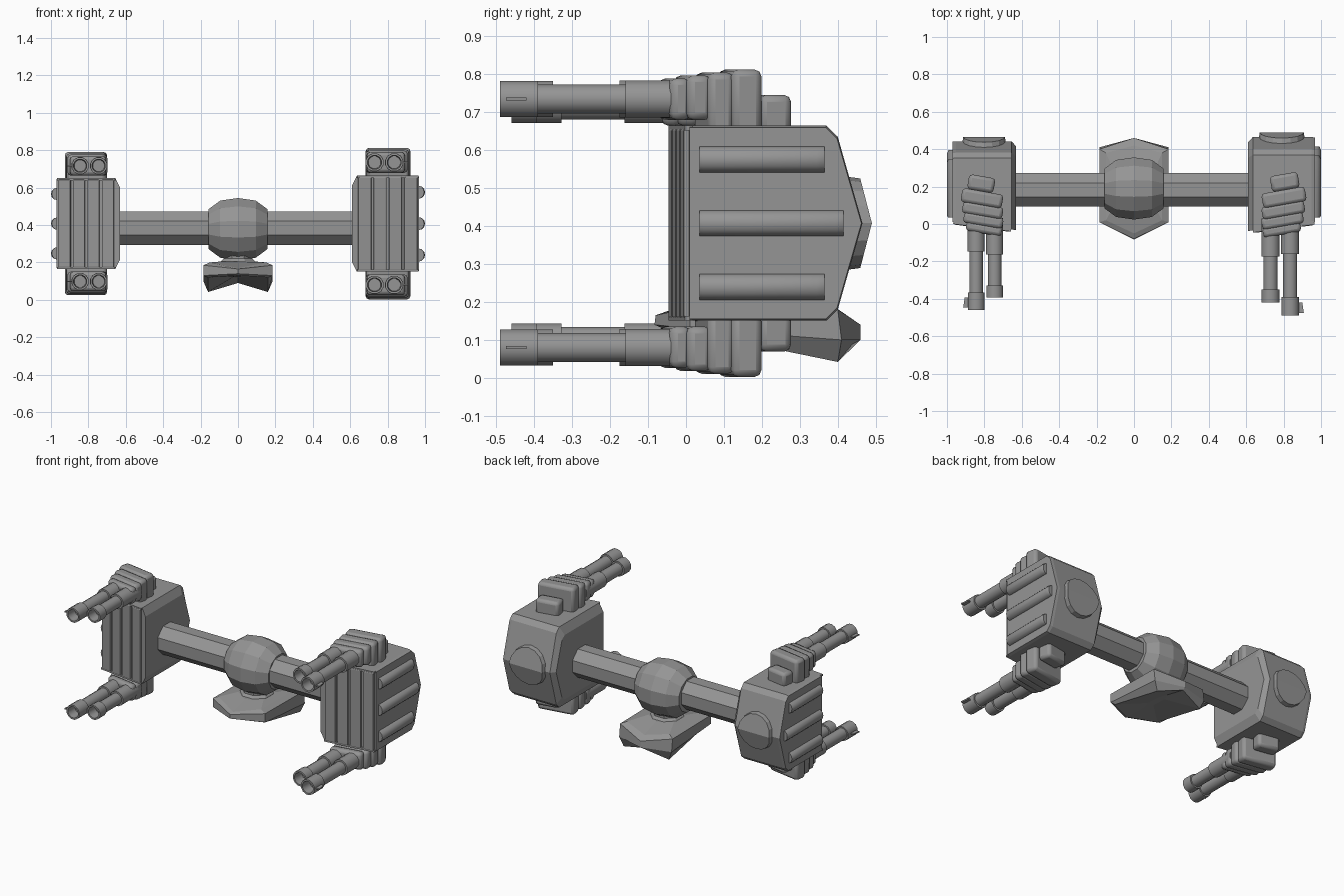
import bpy, bmesh, math
from mathutils import Matrix, Vector

cube = bpy.data.objects.get("Cube")
if cube:
    bpy.data.objects.remove(cube, do_unlink=True)

grey = bpy.data.materials.new("gunmetal_grey")
grey.use_nodes = True
grey.diffuse_color = (0.3, 0.3, 0.3, 1)
grey.node_tree.nodes["Principled BSDF"].inputs["Base Color"].default_value = (0.3, 0.3, 0.3, 1)

ZC = 0.4075          # mid height of the pods
SMALL = 0.945        # size of the right pod relative to the left


def finish(name, bm, smooth=None, bevel=0, pod=False):
    """Turn a bmesh into an object; pod parts also get a smaller right-hand twin."""
    bmesh.ops.recalc_face_normals(bm, faces=bm.faces)
    sides = ["left", "right"] if pod else [""]
    for side in sides:
        b = bm.copy()
        if side == "right":
            for v in b.verts:
                x, y, z = v.co
                v.co = (SMALL * (1 - x) - 1, SMALL * y + 0.003, ZC + SMALL * (z - ZC))
            bmesh.ops.reverse_faces(b, faces=b.faces)
        full = f"{side}_{name}" if side else name
        me = bpy.data.meshes.new(full)
        b.to_mesh(me)
        b.free()
        me.materials.append(grey)
        ob = bpy.data.objects.new(full, me)
        bpy.context.collection.objects.link(ob)
        if bevel:
            mod = ob.modifiers.new("bevel", "BEVEL")
            mod.width, mod.segments = bevel, 2
        if smooth:
            bpy.ops.object.select_all(action="DESELECT")
            ob.select_set(True)
            bpy.context.view_layer.objects.active = ob
            bpy.ops.object.shade_smooth_by_angle(angle=math.radians(smooth))
    bm.free()


def loft(bm, rings, cap=True):
    """Skin a list of equal-length point rings."""
    vs = [[bm.verts.new(p) for p in r] for r in rings]
    n = len(rings[0])
    for a, b in zip(vs, vs[1:]):
        for i in range(n):
            j = (i + 1) % n
            bm.faces.new((a[i], a[j], b[j], b[i]))
    if cap:
        bm.faces.new(vs[0])
        bm.faces.new(vs[-1])


def lathe(axis, profile, centre, sides):
    """Revolve (position, radius) pairs about the x, y or z axis."""
    bm = bmesh.new()
    rings = []
    for t, r in profile:
        ring = []
        for i in range(sides):
            a = 2 * math.pi * (i + 0.5) / sides
            p = [r * math.cos(a), r * math.sin(a)]
            p.insert("xyz".index(axis), t)
            ring.append(Vector(p) + Vector(centre))
        rings.append(ring)
    loft(bm, rings)
    return bm


def box(size, centre, turn=0):
    bm = bmesh.new()
    m = Matrix.Translation(centre) @ Matrix.Rotation(turn, 4, "Z") @ Matrix.Diagonal((*size, 1))
    bmesh.ops.create_cube(bm, size=1, matrix=m)
    return bm


# Crossbar, hub, neck
finish("crossbar", lathe("x", [(-0.66, 0.098), (0.66, 0.098)], (0, 0.183, 0.383), 8))
finish("hub", lathe("x", [(-0.158, 0.11), (-0.095, 0.158), (0, 0.172), (0.095, 0.158), (0.158, 0.11)],
                    (0, 0.19, 0.378), 12))
finish("neck", lathe("z", [(0.17, 0.1), (0.205, 0.1), (0.22, 0.085), (0.27, 0.085)], (0, 0.19, 0), 8))

# Foot: a hexagonal saddle with drooping rear corners
foot = bmesh.new()


def hexagon(w, front, rear, y0, y1, zf, z0, z1, zr):
    return [(0, front, zf), (w, y0, z0), (w, y1, z1), (0, rear, zr), (-w, y1, z1), (-w, y0, z0)]


loft(foot, [hexagon(0.09, 0.07, 0.3, 0.13, 0.25, 0.205, 0.205, 0.205, 0.205),
            hexagon(0.15, -0.05, 0.42, 0.02, 0.38, 0.17, 0.2, 0.195, 0.165),
            hexagon(0.185, -0.08, 0.46, 0.01, 0.4, 0.165, 0.185, 0.18, 0.14),
            hexagon(0.185, -0.083, 0.46, 0.01, 0.41, 0.14, 0.13, 0.1, 0.1),
            hexagon(0.16, -0.06, 0.44, 0.02, 0.4, 0.13, 0.12, 0.042, 0.09),
            hexagon(0.02, 0.1, 0.3, 0.15, 0.25, 0.125, 0.125, 0.12, 0.12)])
finish("foot", foot)


# Pod body: side profile lofted outward, with a slanted front
def front_y(x):
    return -0.05 + (x - 0.62) * 0.13


def section(x, s):
    prof = [(0, 0.257), (0.37, 0.257), (0.4, 0.228), (0.465, 0)]
    prof += [(y, -z) for y, z in prof[2::-1]]
    ring = []
    for i, (y, z) in enumerate(prof):
        y = front_y(x) + 0.014 if y == 0 else 0.2 + (y - 0.2) * (1 - (1 - s) * 0.5)
        ring.append((x, y, ZC + z * s))
    return ring


body = bmesh.new()
loft(body, [section(0.61, 0.8), section(0.636, 1), section(0.95, 1), section(0.968, 0.98)])
finish("pod_body", body, pod=True)

# Vertical slats on the slanted front
for i in range(4):
    x = 0.677 + i * 0.082
    slat = box((0.07, 0.025, 0.5), (x, front_y(x) + 0.012, ZC), math.atan(0.13))
    finish(f"front_slat_{i + 1}", slat, bevel=0.006, pod=True)
for s in (-1, 1):
    rim = box((0.33, 0.02, 0.012), (0.8, front_y(0.8) + 0.012, ZC + s * 0.251), math.atan(0.13))
    finish("front_rim_" + ("upper" if s > 0 else "lower"), rim, pod=True)

# Rounded ribs on the outer side
for i, rear in enumerate((0.365, 0.415, 0.365)):
    rib = bmesh.new()
    rings = []
    for y, k in ((0.035, 0.85), (0.045, 1), (rear - 0.02, 1), (rear, 0.75)):
        ring = [(0.95, y, ZC + (i - 1) * 0.168 - 0.035)]
        for j in range(7):
            a = math.pi * (j / 6 - 0.5)
            ring.append((0.965 + 0.035 * k * math.cos(a), y, ZC + (i - 1) * 0.168 + 0.035 * math.sin(a)))
        ring.append((0.95, y, ZC + (i - 1) * 0.168 + 0.035))
        rings.append(ring)
    loft(rib, rings)
    finish(f"side_rib_{i + 1}", rib, smooth=35, pod=True)

# Round rear cover folded over the rear ridge
cover = bmesh.new()
bmesh.ops.create_cone(cover, cap_ends=True, segments=16, radius1=0.125, radius2=0.118, depth=0.05,
                      matrix=Matrix.Translation((0.79, 0.465, ZC)) @ Matrix.Rotation(-math.pi / 2, 4, "X"))
bmesh.ops.bisect_plane(cover, geom=cover.verts[:] + cover.edges[:] + cover.faces[:],
                       plane_co=(0, 0, ZC), plane_no=(0, 0, 1))
for v in cover.verts:
    v.co.y -= abs(v.co.z - ZC) * 0.26
finish("rear_cover", cover, pod=True)

# Twin guns above and below each pod
TILT = math.radians(10)
for s, level in ((1, "upper"), (-1, "lower")):
    gz = ZC + s * 0.3275

    # stepped mounting bands: width, depth, middle y, height over the pod middle
    bands = [(0.15, 0.085, 0.225, 0.338), (0.235, 0.08, 0.142, 0.405), (0.23, 0.07, 0.075, 0.397),
             (0.225, 0.065, 0.018, 0.39), (0.205, 0.055, -0.03, 0.382)]
    for i, (w, d, y, top) in enumerate(bands):
        low = 0.24 if i < 3 else 0.272
        band = box((w, d, top - low), (0.806 - i * 0.004, y, ZC + s * (top + low) / 2), TILT)
        finish(f"{level}_mount_band_{i + 1}", band, bevel=0.018, smooth=35, pod=True)

    # stepped hollow barrels
    for x, tip, muz, sleeve, kind in ((0.835, -0.49, -0.39, -0.16, "long"), (0.73, -0.42, -0.35, -0.175, "short")):
        prof = [(tip + 0.07, 0.034), (tip, 0.038), (tip, 0.049), (muz, 0.049), (muz, 0.039),
                (sleeve, 0.039), (sleeve, 0.05), (0.03, 0.05)]
        finish(f"{level}_{kind}_barrel", lathe("y", prof, (x, 0, gz), 12), smooth=35, pod=True)

    # small fin on the outer muzzle
    fin = bmesh.new()
    outline = [(0.87, -0.42), (0.9, -0.42), (0.908, -0.475), (0.87, -0.475)]
    loft(fin, [[(x, y, gz + h) for x, y in outline] for h in (-0.004, 0.004)])
    finish(f"{level}_muzzle_fin", fin, pod=True)
